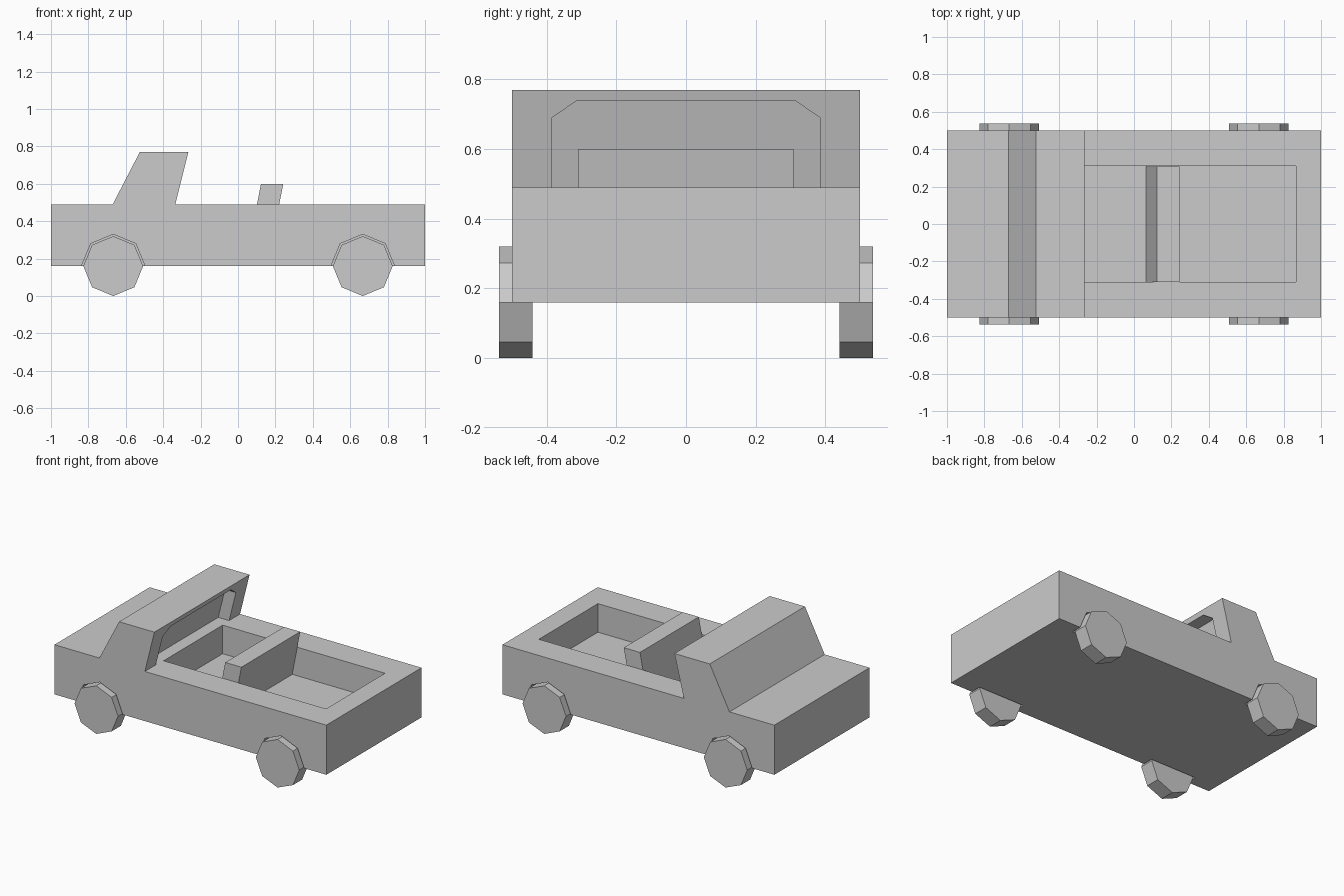
import bpy, bmesh, math

if "Cube" in bpy.data.objects:
    bpy.data.objects.remove(bpy.data.objects["Cube"])


def loft(name, a, b):
    """Closed solid between two matching loops of 3D points."""
    bm = bmesh.new()
    va, vb = ([bm.verts.new(p) for p in loop] for loop in (a, b))
    bm.faces.new(va)
    bm.faces.new(vb[::-1])
    n = len(va)
    for i in range(n):
        j = (i + 1) % n
        bm.faces.new((va[j], va[i], vb[i], vb[j]))
    bmesh.ops.recalc_face_normals(bm, faces=bm.faces)
    me = bpy.data.meshes.new(name)
    bm.to_mesh(me)
    bm.free()
    ob = bpy.data.objects.new(name, me)
    bpy.context.collection.objects.link(ob)
    return ob


def side_prism(name, profile, y0, y1):
    """Extrude an (x, z) side profile from y0 to y1."""
    return loft(name, [(x, y0, z) for x, z in profile],
                [(x, y1, z) for x, z in profile])


def octagon(cx, cz, r):
    return [(cx + r * math.cos(i * math.pi / 4), cz + r * math.sin(i * math.pi / 4))
            for i in range(8)]


def cut(target, cutter):
    mod = target.modifiers.new("cut", 'BOOLEAN')
    mod.operation = 'DIFFERENCE'
    mod.solver = 'EXACT'
    mod.object = cutter
    bpy.context.view_layer.objects.active = target
    bpy.ops.object.modifier_apply(modifier=mod.name)
    bpy.data.objects.remove(cutter)


BASE, DECK, ROOF, FLOOR = 0.16, 0.49, 0.77, 0.30

# Body with the windscreen block in one side profile
body = side_prism("body", [(-1, BASE), (1, BASE), (1, DECK), (-0.335, DECK),
                           (-0.265, ROOF), (-0.525, ROOF), (-0.67, DECK), (-1, DECK)],
                  -0.5, 0.5)

# Recess in the leaning rear face of the windscreen block
outline = [(-0.385, DECK), (0.385, DECK), (0.385, 0.69), (0.315, 0.738),
           (-0.315, 0.738), (-0.385, 0.69)]
lean = lambda off: [(-0.335 + 0.25 * (z - DECK) + off, y, z) for y, z in outline]
cut(body, loft("recess_cutter", lean(-0.08), lean(0.03)))

# Open passenger and cargo well
cut(body, side_prism("well_cutter", [(-0.33, FLOOR), (0.865, FLOOR),
                                     (0.865, 0.6), (-0.33, 0.6)], -0.31, 0.31))

# Wheels, each in a slightly larger octagonal arch
for end, cx in (("front", -0.667), ("rear", 0.667)):
    for side, s in (("right", -1), ("left", 1)):
        cut(body, side_prism("arch_cutter", octagon(cx, 0.16, 0.17), s * 0.43, s * 0.6))
        side_prism(f"{end}_{side}_wheel", octagon(cx, 0.16, 0.16), s * 0.44, s * 0.537)

# Leaning bench seat back across the well
side_prism("seat", [(0.064, FLOOR), (0.183, FLOOR), (0.242, 0.6), (0.123, 0.6)],
           -0.31, 0.308)
